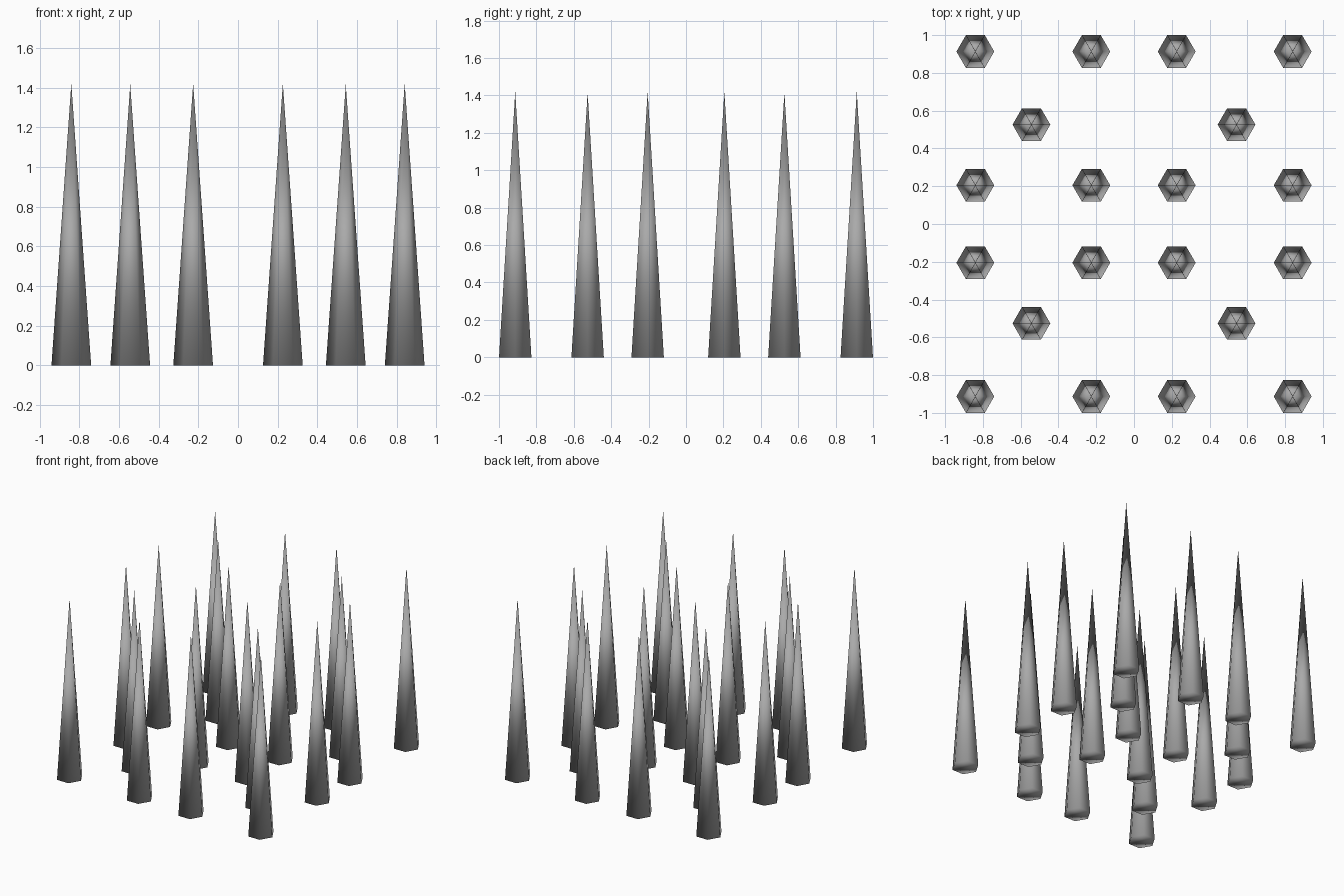
import bpy
import bmesh
from math import cos, sin, pi

cube = bpy.data.objects.get("Cube")
if cube:
    bpy.data.objects.remove(cube, do_unlink=True)

# Single plain grey
grey = bpy.data.materials.new("grey")
grey.use_nodes = True
colour = (0.4, 0.4, 0.4, 1)
grey.diffuse_color = colour
grey.node_tree.nodes["Principled BSDF"].inputs["Base Color"].default_value = colour


def spike_mesh(name, height, radius=0.1, sides=6):
    """Closed, smooth-shaded hexagonal spike with corners along x."""
    bm = bmesh.new()
    ring = [bm.verts.new((radius * cos(2 * pi * i / sides),
                          radius * sin(2 * pi * i / sides), 0))
            for i in range(sides)]
    tip = bm.verts.new((0, 0, height))
    for i in range(sides):
        bm.faces.new((ring[i], ring[(i + 1) % sides], tip))
    bm.faces.new(ring[::-1])
    for face in bm.faces:
        face.smooth = True
    mesh = bpy.data.meshes.new(name)
    bm.to_mesh(mesh)
    bm.free()
    mesh.materials.append(grey)
    return mesh


def place(name, mesh, xs, ys):
    """Put a spike at every x, y pair, mirrored on both axes."""
    for x in xs:
        for y in ys:
            for sx in (-1, 1):
                for sy in (-1, 1):
                    spike = bpy.data.objects.new(name, mesh)
                    spike.location = (sx * x, sy * y, 0)
                    bpy.context.collection.objects.link(spike)


# Four by four grid of spikes
place("grid_spike", spike_mesh("grid_spike", 1.42), (0.84, 0.226), (0.913, 0.205))
# Slightly shorter spikes between the grid corners
place("inner_spike", spike_mesh("inner_spike", 1.415), (0.543,), (0.526,))
